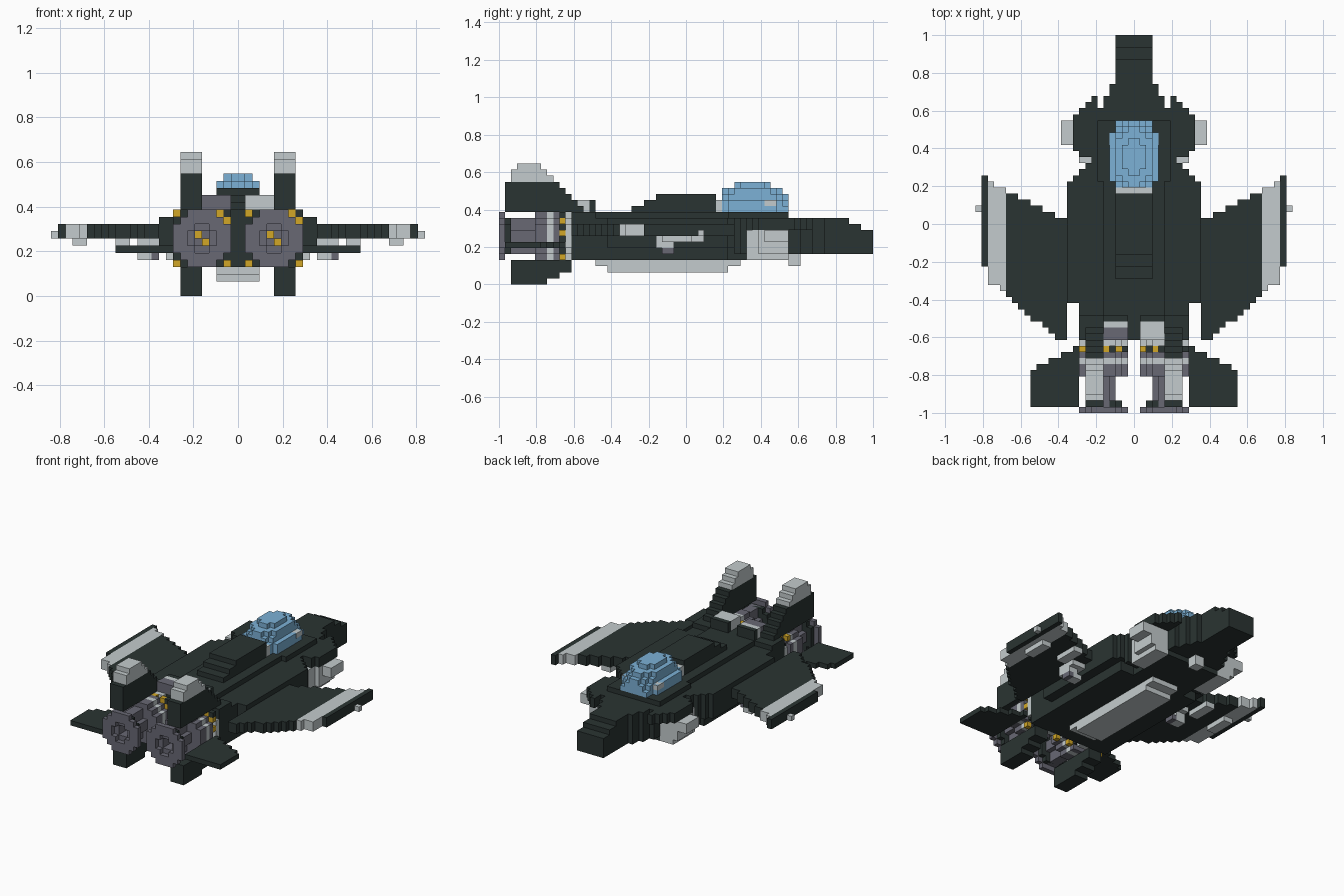
import bpy
import bmesh
from mathutils import Matrix, Vector

if "Cube" in bpy.data.objects:
    bpy.data.objects.remove(bpy.data.objects["Cube"])

U = 2 / 62  # one block


def material(name, r, g, b):
    m = bpy.data.materials.new(name)
    m.use_nodes = True
    m.diffuse_color = (r, g, b, 1)
    bsdf = m.node_tree.nodes["Principled BSDF"]
    bsdf.inputs["Base Color"].default_value = (r, g, b, 1)
    bsdf.inputs["Roughness"].default_value = 0.8
    return m


DARK = material("dark green grey", .023, .034, .032)
LIGHT = material("light grey", .55, .6, .61)
STEEL = material("engine grey", .14, .14, .175)
GLASS = material("canopy blue", .2, .44, .67)
GOLD = material("amber", .65, .39, .02)


def blocks(name, mat, boxes):
    """Join boxes (x0, x1, y0, y1, z0, z1), in block units, into one object."""
    bm = bmesh.new()
    for x0, x1, y0, y1, z0, z1 in boxes:
        mid = Vector((x0 + x1, y0 + y1, z0 + z1)) * U / 2
        size = Vector((x1 - x0, y1 - y0, z1 - z0)) * U
        bmesh.ops.create_cube(bm, size=1, matrix=Matrix.LocRotScale(mid, None, size))
    mesh = bpy.data.meshes.new(name)
    bm.to_mesh(mesh)
    bm.free()
    mesh.materials.append(mat)
    ob = bpy.data.objects.new(name, mesh)
    bpy.context.collection.objects.link(ob)


def centred(rows):
    """Boxes symmetric in x from (half width, y0, y1, z0, z1)."""
    return [(-w, w, *rest) for w, *rest in rows]


def pair(name, mat, boxes):
    """Left part and its mirrored right part."""
    blocks("left_" + name, mat, boxes)
    blocks("right_" + name, mat,
           [(-x1, -x0, *rest) for x0, x1, *rest in boxes])


def repeat(name, mat, boxes, step):
    """Left part and an unmirrored copy of it on the right."""
    blocks("left_" + name, mat, boxes)
    blocks("right_" + name, mat,
           [(x0 + step, x1 + step, *rest) for x0, x1, *rest in boxes])


def disc(cx, cz, radius, y0, y1, hole=0):
    """Stepped round slab facing y, optionally with a round hole."""
    out = []
    for z in range(-radius, radius):
        h = z + .5
        w = round((radius ** 2 - h * h) ** .5)
        v = round((hole ** 2 - h * h) ** .5) if abs(h) < hole else 0
        spans = [(-w, -v), (v, w)] if v else [(-w, w)]
        out += [(cx + a, cx + b, y0, y1, cz + z, cz + z + 1) for a, b in spans]
    return out


# Fuselage, nose and spine
blocks("fuselage", DARK, centred([
    (9, -19, -15, 4, 12), (9, -15, 7, 4, 11), (11, -13, 7, 6, 11),
    (10, 7, 8, 6, 11), (9, 8, 9, 5, 11), (8, 9, 10, 5, 11),
    (7, 10, 12, 5, 11), (5, -15, 7, 11, 12), (6, 7, 17, 4, 12)]))
blocks("nose", DARK, centred([
    (6, 17, 19, 5, 11), (5, 19, 21, 5, 11), (4, 21, 23, 5, 11),
    (3, 23, 27, 5, 11), (3, 27, 29, 5, 10), (3, 29, 31, 5, 9)]))
blocks("dorsal_spine", DARK, centred([
    (3, -9, 5, 12, 13), (3, -7, 5, 13, 14), (3, -5, 5, 14, 15)]))
blocks("belly_tank", LIGHT, centred([(3, -15, 9, 3, 4), (3, -13, 7, 2, 3)]))
blocks("nose_sensor", LIGHT, [(-1, 1, 17, 19, 3, 5)])

# Canopy as stacked rounded slices: half width and half length of each
canopy = []
for i, (half, length) in enumerate(
        ((4.3, 6.9), (4.3, 6.4), (3.5, 5.8), (3.4, 4.6), (2.4, 3))):
    for y in range(-5, 6):
        w = round(half * max(1 - ((y + .5) / length) ** 2, 0) ** .5)
        if w:
            canopy.append((-w, w, 11 + y, 12 + y, 12 + i, 13 + i))
blocks("canopy", GLASS, canopy)
blocks("canopy_rear_frame", LIGHT, [(-3, 3, 5, 6, 12, 14)])
pair("canopy_bracket", LIGHT, [(3, 4.1, 13, 15, 13, 14)])

# Canards and cheek pods
pair("canard", DARK, [(6, 9, 11, 12, 9, 11), (6, 10, 12, 18, 9, 11),
                      (6, 9, 18, 19, 9, 11), (6, 8, 19, 20, 9, 11),
                      (6, 7, 20, 21, 9, 11)])
pair("cheek_pod", LIGHT, [(6, 9, 10, 17, 4, 9), (9, 10, 12, 17, 5, 9)])
pair("canard_tip", LIGHT, [(10, 12, 13, 17, 7, 9)])

# Wings, cut into columns one block wide
wing, panel = [], []
for x in range(11, 24):
    lead = round(1 + (x - 11.5) * .52)
    trail = -min(max(round(19 - (x - 12) * .85), 9), 19)
    (panel if x > 20 else wing).append((x, x + 1, trail, lead, 8, 10))
wing.append((24, 25, -7, 8, 8, 10))
pair("wing", DARK, wing)
pair("wing_panel", LIGHT, panel)
pair("wingtip_light", LIGHT, [(25, 26, 2, 3, 8, 9)])

# Stores below the wings
pair("outer_store", LIGHT, [(21, 23, -4, 1, 7, 8)])
pair("middle_store", LIGHT, [(15, 17, -2, 3, 7, 8)])
pair("inner_store", LIGHT, [(11, 14, -5, -1, 7, 8), (12, 14, -5, -2, 6, 7)])
repeat("inner_store_tip", LIGHT, [(11, 13, -4, -2, 5, 6)], -25)
repeat("inner_store_cap", STEEL, [(13, 14, -4, -2, 5, 6)], -25)

# Tailplanes
pair("tailplane", DARK, [
    (x, x + 1, -30, -round(20.4 + (x - 9) * .45), 6, 7) for x in range(9, 17)])

# Upright fins, narrowing upwards, and ventral fins
pair("fin", DARK, [(5, 8, -30, -17 - i, 12 + i, 13 + i) for i in range(5)])
pair("fin_cap", LIGHT, [(5, 8, -29, -22, 17, 18), (5, 8, -29, -23, 18, 19),
                        (5, 8, -28, -24, 19, 20)])
pair("ventral_fin", DARK, [(5, 8, -29, -23, 0, 1), (5, 8, -29, -21, 1, 2),
                           (5, 8, -29, -19, 2, 4)])

# Engines, with hollow nozzles
pair("engine_collar", LIGHT, disc(5, 8, 4, -20, -19))
pair("engine_core", DARK, disc(5, 8, 3, -21, -20))
pair("engine_drum", STEEL, disc(5, 8, 4, -25, -23) + disc(5, 8, 4, -22, -21))
pair("engine_band", LIGHT, disc(5, 8, 4, -23, -22))
pair("engine_barrel", STEEL, disc(5, 8, 2, -30, -25, 1) +
     [(4, 6, -30, -25, z, z + 1) for z in (5, 10)])
pair("nozzle", STEEL, disc(5, 8, 4, -31, -30, 2))
pair("nozzle_throat", DARK, disc(5, 8, 3, -30, -29, 2))
repeat("igniter", GOLD, [(4, 5, -26, -25, 8, 9), (5, 6, -26, -25, 7, 8)], -10)
repeat("clamp_cover", DARK, [(8, 9, -21, -20, 11, 12)], -10)
repeat("engine_clamp", GOLD, [
    (x, x + 1, -21, -20, z, z + 1)
    for x, z in ((1, 11), (3, 11), (5, 11), (7, 11), (8, 10),
                 (8, 8), (1, 4), (8, 4), (2, 5))], -10)

# Exhaust deck housings ahead of the fins
pair("deck_housing_front", DARK, [(1, 5, -16, -15, 12, 14)])
blocks("left_deck_housing", LIGHT, [(1, 5, -19, -16, 12, 14)])
blocks("right_deck_housing", LIGHT, [(-5, -1, -17, -16, 12, 14)])
blocks("right_deck_housing_rear", STEEL, [(-5, -1, -19, -17, 12, 14)])
